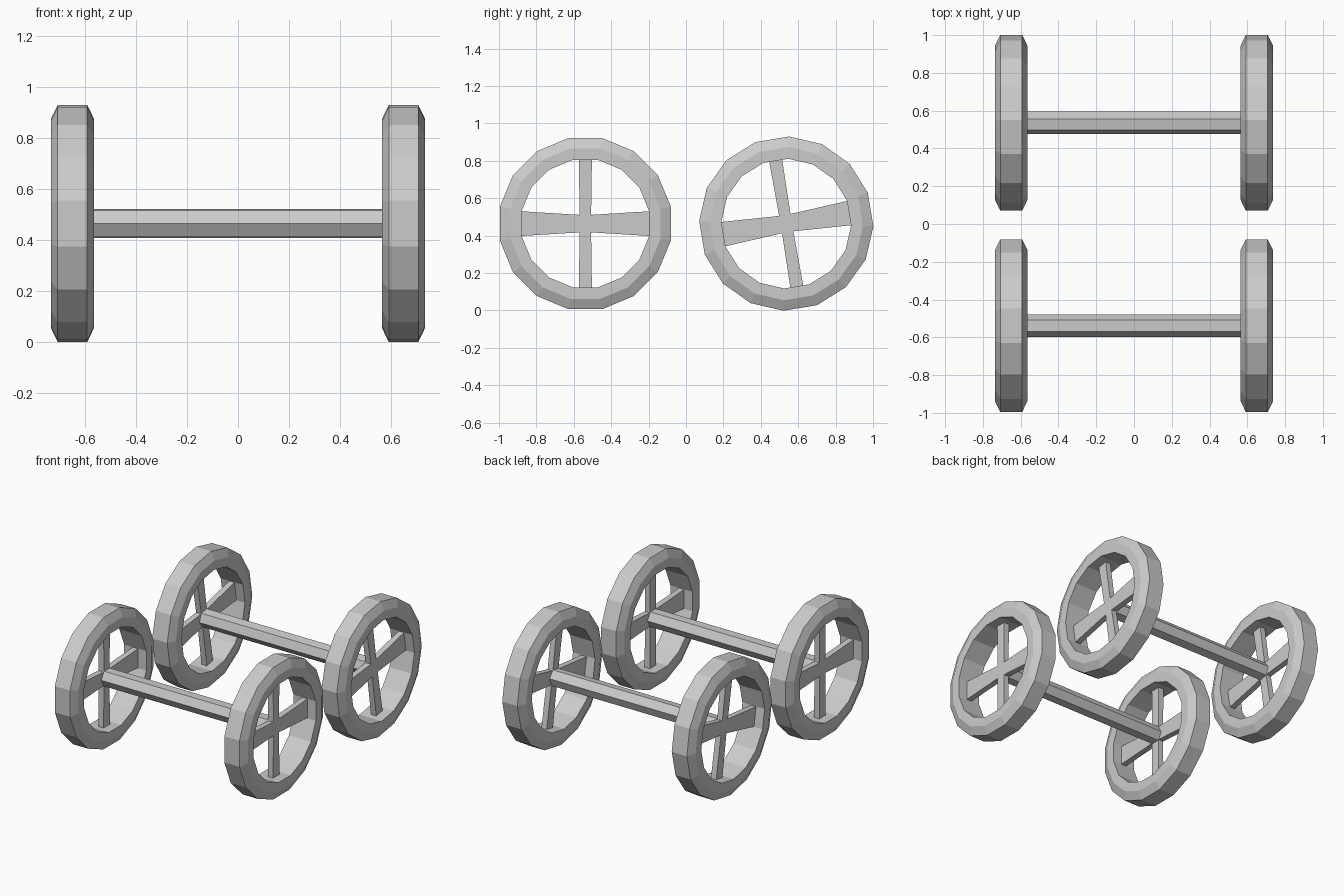
import bpy
from math import cos, sin, pi, radians

if "Cube" in bpy.data.objects:
    bpy.data.objects.remove(bpy.data.objects["Cube"])

SIDES, R, CZ = 16, 0.466, 0.464
WHEEL_X = 0.65


def make(name, verts, faces, loc, turn):
    mesh = bpy.data.meshes.new(name)
    mesh.from_pydata(verts, [], faces)
    mesh.update()
    ob = bpy.data.objects.new(name, mesh)
    ob.location = loc
    ob.rotation_euler = (turn, 0, 0)
    bpy.context.collection.objects.link(ob)
    return ob


def rim(name, loc, turn):
    # Chamfered ring section (x, radius) spun around the x axis
    prof = [(-0.085, 0.347), (-0.085, 0.41), (-0.058, R),
            (0.058, R), (0.085, 0.41), (0.085, 0.347)]
    n = len(prof)
    verts, faces = [], []
    for i in range(SIDES):
        a = 2 * pi * (i + 0.5) / SIDES
        verts += [(x, r * cos(a), r * sin(a)) for x, r in prof]
        j = (i + 1) % SIDES
        for k in range(n):
            m = (k + 1) % n
            faces.append((i * n + k, i * n + m, j * n + m, j * n + k))
    make(name, verts, faces, loc, turn)


def spoke(name, loc, turn, half_mid, half_end):
    # Flat bar through the hub, flaring towards both ends
    t, length = 0.02, 0.343
    outline = [(-length, -half_end), (0, -half_mid), (length, -half_end),
               (length, half_end), (0, half_mid), (-length, half_end)]
    verts = [(x, y, z) for x in (-t, t) for y, z in outline]
    faces = [(0, 5, 4, 1), (1, 4, 3, 2), (6, 7, 10, 11), (7, 8, 9, 10)]
    faces += [(k, (k + 1) % 6, (k + 1) % 6 + 6, k + 6) for k in range(6)]
    make(name, verts, faces, loc, turn)


def axle(name, loc, turn):
    # Six-sided rod between the hubs
    h, r = WHEEL_X, 0.06
    verts = [(x, r * cos(k * pi / 3), r * sin(k * pi / 3))
             for x in (-h, h) for k in range(6)]
    faces = [(k, (k + 1) % 6, (k + 1) % 6 + 6, k + 6) for k in range(6)]
    faces += [(5, 4, 3, 2, 1, 0), (6, 7, 8, 9, 10, 11)]
    make(name, verts, faces, loc, turn)


# Front pair stands square, rear pair has rolled slightly
for end, y, turn in (("front", -0.538, 0), ("rear", 0.536, radians(9.5))):
    axle(end + "_axle", (0, y, CZ), turn)
    for side, s in (("left", -1), ("right", 1)):
        loc = (s * WHEEL_X, y, CZ)
        tag = end + "_" + side
        rim(tag + "_wheel_rim", loc, turn)
        spoke(tag + "_wide_spoke", loc, turn, 0.045, 0.066)
        spoke(tag + "_narrow_spoke", loc, turn + pi / 2, 0.03, 0.035)
